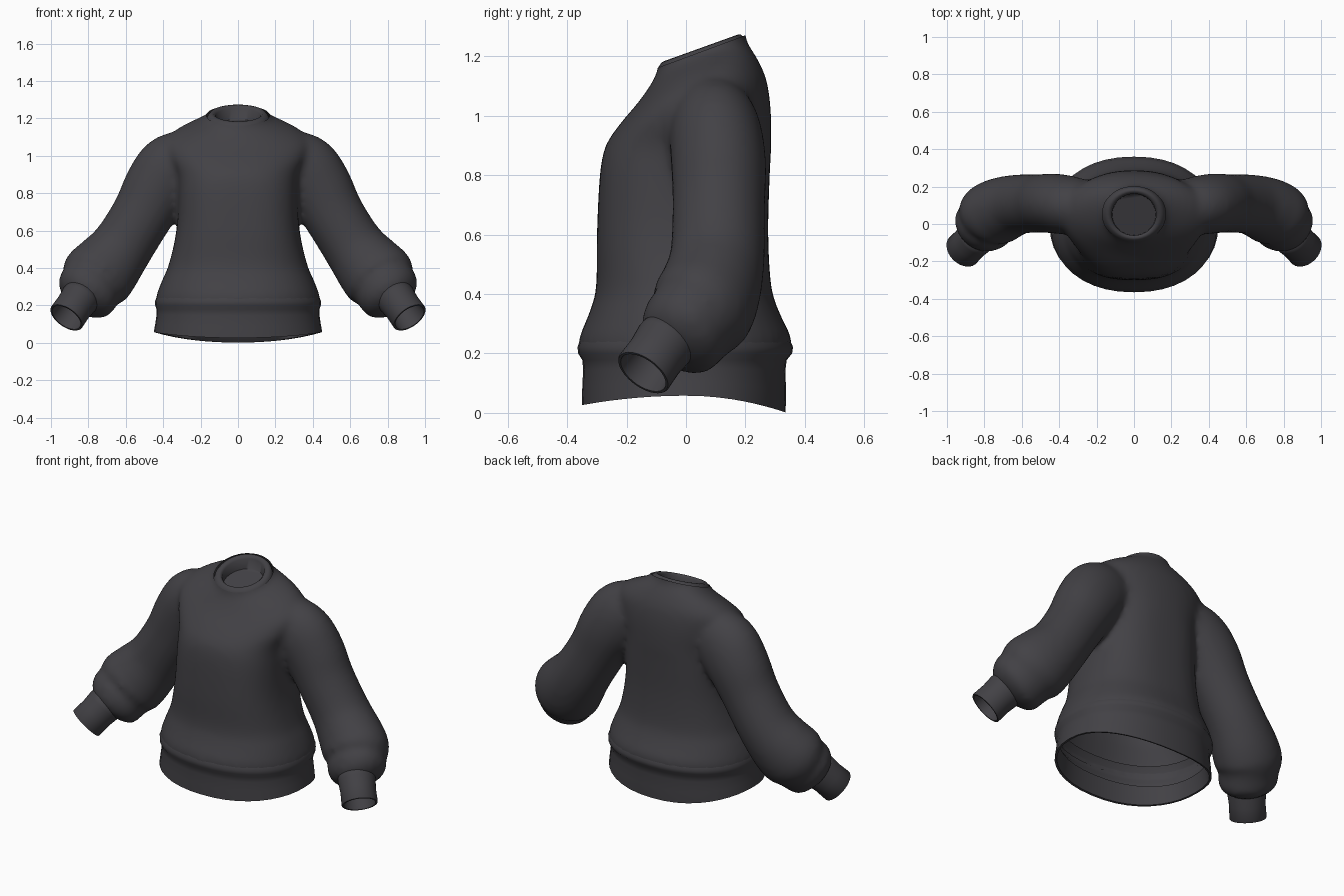
import bpy, bmesh, math
from mathutils import Vector

if "Cube" in bpy.data.objects:
    bpy.data.objects.remove(bpy.data.objects["Cube"])

cloth = bpy.data.materials.new("charcoal_knit")
cloth.diffuse_color = (0.055, 0.053, 0.06, 1)
cloth.use_nodes = True
cloth.node_tree.nodes["Principled BSDF"].inputs["Base Color"].default_value = cloth.diffuse_color
N = 40


def smooth_rows(rows, steps=5):
    """Catmull-Rom interpolation through rows of numbers."""
    out = []
    for i in range(len(rows) - 1):
        p = [rows[max(0, min(len(rows) - 1, i + k))] for k in (-1, 0, 1, 2)]
        for s in range(steps):
            t = s / steps
            out.append([0.5 * (2 * b + (c - a) * t + (2 * a - 5 * b + 4 * c - d) * t * t
                               + (3 * b - a - 3 * c + d) * t ** 3) for a, b, c, d in zip(*p)])
    return out + [list(rows[-1])]


def loft(bm, rings, cap_start=False, cap_end=False):
    """Skin closed rings of points into a tube."""
    vs = [[bm.verts.new(p) for p in r] for r in rings]
    for a, b in zip(vs, vs[1:]):
        for i in range(N):
            j = (i + 1) % N
            bm.faces.new((a[i], a[j], b[j], b[i]))
    if cap_start:
        bm.faces.new(vs[0][::-1])
    if cap_end:
        bm.faces.new(vs[-1])


def finish(bm, name, angle=50):
    bmesh.ops.recalc_face_normals(bm, faces=bm.faces)
    me = bpy.data.meshes.new(name)
    bm.to_mesh(me)
    bm.free()
    me.materials.append(cloth)
    ob = bpy.data.objects.new(name, me)
    bpy.context.collection.objects.link(ob)
    bpy.ops.object.select_all(action='DESELECT')
    ob.select_set(True)
    bpy.context.view_layer.objects.active = ob
    bpy.ops.object.shade_smooth_by_angle(angle=math.radians(angle))
    return ob


def body_ring(z, front, back, rx, tilt, e):
    """Rounded-box cross-section of the torso."""
    pts = []
    cy, ry = (front + back) / 2, (back - front) / 2
    for i in range(N):
        c, s = math.cos(math.tau * i / N), math.sin(math.tau * i / N)
        x = rx * math.copysign(abs(c) ** (2 / e), c)
        y = ry * math.copysign(abs(s) ** (2 / e), s)
        pts.append(Vector((x, cy + y, z + tilt * y)))
    return pts


def tube_rings(rows, side):
    """Oval rings square to a path; rows hold x, y, z, in-plane and depth radius."""
    ctr = [Vector(r[:3]) for r in rows]
    out = []
    for k, r in enumerate(rows):
        t = (ctr[min(k + 1, len(ctr) - 1)] - ctr[max(k - 1, 0)]).normalized()
        u = t.cross(Vector((0, 1, 0))).normalized()
        v = t.cross(u)
        ring = []
        for i in range(N):
            a = math.tau * i / N
            p = ctr[k] + u * (r[3] * math.cos(a)) + v * (r[4] * math.sin(a))
            ring.append(Vector((p.x * side, p.y, p.z)))
        out.append(ring)
    return out


# Torso: height, front, back, half width, tilt, squareness
torso = [(.12, -.34, .33, .43, 0, 2.2), (.19, -.355, .35, .44, 0, 2.2),
         (.25, -.36, .355, .437, 0, 2.2), (.33, -.328, .318, .408, 0, 2.3),
         (.42, -.303, .288, .37, 0, 2.4), (.60, -.30, .277, .33, 0, 2.6),
         (.80, -.29, .282, .32, 0, 2.6), (.90, -.27, .287, .33, 0, 2.4),
         (1.0, -.22, .285, .375, .1, 2.2), (1.08, -.168, .27, .385, .2, 2.1),
         (1.14, -.132, .238, .32, .3, 2), (1.19, -.103, .205, .205, .37, 2),
         (1.215, -.095, .20, .165, .37, 2), (1.28, -.09, .20, .155, .37, 2)]
# Sleeve path with the billowing fold above the cuff
sleeve = [(.14, .08, 1.00, .14, .12), (.25, .085, .97, .17, .145), (.35, .10, .925, .193, .157),
          (.43, .11, .83, .182, .16), (.51, .11, .688, .165, .156), (.615, .105, .52, .166, .16),
          (.70, .08, .41, .187, .172), (.757, .05, .345, .195, .176), (.782, .022, .305, .172, .156),
          (.81, -.015, .27, .172, .154), (.832, -.042, .245, .147, .132), (.85, -.062, .222, .09, .09)]
bm = bmesh.new()
loft(bm, [body_ring(*r) for r in smooth_rows(torso)], True, True)
for side in (1, -1):
    loft(bm, tube_rings(smooth_rows(sleeve), side), True, True)
body = finish(bm, "body_and_sleeves")

# Fuse torso and sleeves into one soft skin
m = body.modifiers.new("fuse", 'REMESH')
m.mode, m.voxel_size, m.use_smooth_shade = 'VOXEL', 0.018, True
m = body.modifiers.new("soften", 'SMOOTH')
m.factor, m.iterations = 0.5, 9
for name in ("fuse", "soften"):
    bpy.ops.object.modifier_apply(modifier=name)

# Open the waist (torso only, not the sleeves) and the neck
bm = bmesh.new()
bm.from_mesh(body.data)
for co, no, reach in (((0, 0, .215), (0, 0, -1), .5), ((0, .05, 1.215), (0, -.37, 1), .3)):
    faces = [f for f in bm.faces if abs(f.calc_center_median().x) < reach]
    parts = set(faces)
    for f in faces:
        parts.update(f.edges)
        parts.update(f.verts)
    bmesh.ops.bisect_plane(bm, geom=list(parts), plane_co=co, plane_no=no, clear_outer=True)
bm.to_mesh(body.data)
bm.free()
body.data.materials.clear()
body.data.materials.append(cloth)
for p in body.data.polygons:
    p.use_smooth = True
    p.material_index = 0

# Hem band with a curved lower edge and a turned-in lip
hem = [(.275, -.338, .330, .418, 0, 2.2), (.245, -.356, .350, .435, 0, 2.2),
       (.222, -.365, .360, .444, 0, 2.2), (.20, -.363, .357, .443, 0, 2.2),
       (.178, -.349, .339, .435, 0, 2.2), (.15, -.346, .334, .435, 0, 2.2),
       (.10, -.349, .337, .442, 0, 2.2), (.05, -.35, .335, .45, 0, 2.2),
       (.05, -.338, .323, .438, 0, 2.2), (.15, -.33, .315, .42, 0, 2.2)]
bm = bmesh.new()
rings = [body_ring(*r) for r in hem]
for ring, r in zip(rings, hem):
    w = max(0, min(1, (.17 - r[0]) / .12))
    for p in ring:
        p.z += w * (.008 - (.058 if p.y > 0 else .03) * (p.y / .34) ** 2)
loft(bm, rings)
finish(bm, "hem_band", 70)

# Neck collar, tilted forward, closed by an inner panel: offset, half width, half depth
collar = [(-.05, .175, .155), (-.03, .174, .154), (-.005, .170, .151), (.017, .162, .145),
          (.031, .148, .133), (.033, .132, .122), (.02, .118, .111), (-.04, .116, .110)]
bm = bmesh.new()
loft(bm, [body_ring(1.195 + o, .05 - ry, .05 + ry, rx, .36, 2) for o, rx, ry in collar],
     False, True)
finish(bm, "collar", 70)

# Cuffs with a turned-in lip
axis = Vector((.078, -.08, -.11))
cuff = [(-.15, .09), (-.05, .102), (.1, .104), (.5, .098), (.97, .1), (1.0, .097),
        (1.0, .088), (.6, .082), (.1, .078)]
u = axis.cross(Vector((0, 1, 0))).normalized()
v = axis.normalized().cross(u)
for side, name in ((1, "left_cuff"), (-1, "right_cuff")):
    rings = []
    for t, r in cuff:
        c = Vector((.84, -.064, .245)) + axis * t
        ring = [c + (u * math.cos(math.tau * i / N) + v * math.sin(math.tau * i / N)) * r
                for i in range(N)]
        rings.append([Vector((p.x * side, p.y, p.z)) for p in ring])
    bm = bmesh.new()
    loft(bm, rings)
    finish(bm, name)
